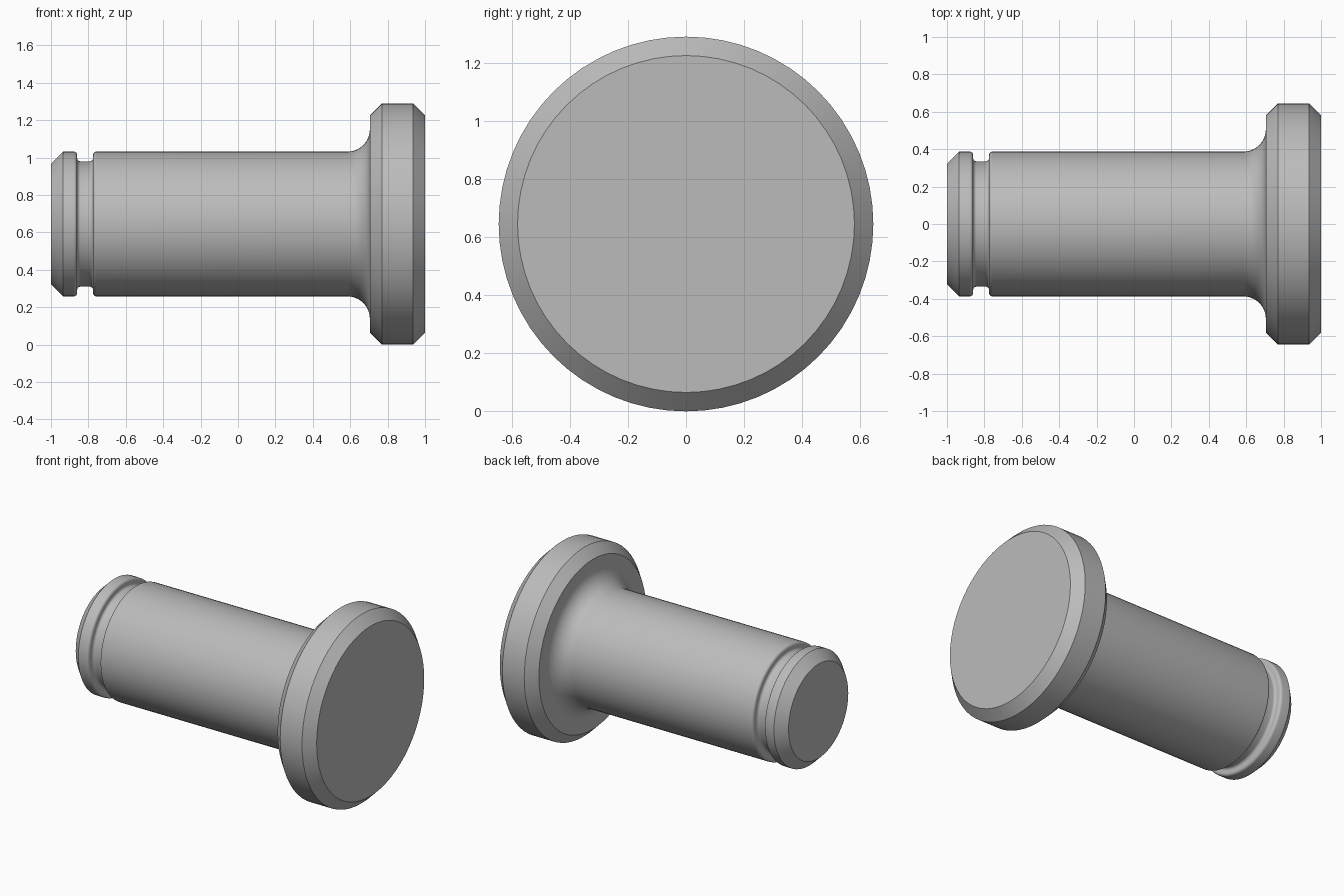
import bpy, bmesh
from math import cos, sin, pi, radians
from mathutils import Vector

if "Cube" in bpy.data.objects:
    bpy.data.objects.remove(bpy.data.objects["Cube"], do_unlink=True)

SEGMENTS = 64
HEAD_R, SHAFT_R, GROOVE_R = 0.645, 0.387, 0.335
CHAMFER, FILLET, ROUND = 0.065, 0.12, 0.018

steel = bpy.data.materials.new("steel_grey")
steel.use_nodes = True
steel.diffuse_color = (0.5, 0.5, 0.5, 1)
steel.node_tree.nodes["Principled BSDF"].inputs["Base Color"].default_value = steel.diffuse_color


def arc(x, r, radius, start, end, steps=6):
    """Points of a round between two angles in degrees, centred on (x, r)."""
    angles = [radians(start + (end - start) * i / steps) for i in range(steps + 1)]
    return [(x + radius * cos(a), r + radius * sin(a)) for a in angles]


def lathe(name, profile):
    """Turn an (x, radius) profile around the long axis."""
    bm = bmesh.new()
    verts = [bm.verts.new((x, 0, r)) for x, r in profile]
    edges = [bm.edges.new(pair) for pair in zip(verts, verts[1:])]
    bmesh.ops.spin(bm, geom=verts + edges, cent=(0, 0, 0), axis=(1, 0, 0),
                   angle=2 * pi, steps=SEGMENTS)
    bmesh.ops.remove_doubles(bm, verts=bm.verts, dist=0.0001)
    # Flat end caps
    bmesh.ops.holes_fill(bm, edges=[e for e in bm.edges if e.is_boundary], sides=0)
    bmesh.ops.recalc_face_normals(bm, faces=bm.faces)
    bmesh.ops.translate(bm, verts=bm.verts, vec=Vector((0, 0, HEAD_R)))
    mesh = bpy.data.meshes.new(name)
    bm.to_mesh(mesh)
    bm.free()
    mesh.materials.append(steel)
    obj = bpy.data.objects.new(name, mesh)
    bpy.context.collection.objects.link(obj)
    bpy.ops.object.select_all(action="DESELECT")
    obj.select_set(True)
    bpy.context.view_layer.objects.active = obj
    bpy.ops.object.shade_smooth_by_angle(angle=radians(30))
    return obj


# Chamfered tip
tip = [(-1, SHAFT_R - CHAMFER), (-1 + CHAMFER, SHAFT_R)]

# Retaining groove with rounded rims and floor corners
left, right = -0.86, -0.775
groove = (arc(left - ROUND, SHAFT_R - ROUND, ROUND, 90, 0)
          + arc(left + ROUND, GROOVE_R + ROUND, ROUND, 180, 270)
          + arc(right - ROUND, GROOVE_R + ROUND, ROUND, 270, 360)
          + arc(right + ROUND, SHAFT_R - ROUND, ROUND, 180, 90))

# Fillet from shaft into head
head_x = 0.705
neck = arc(head_x - FILLET, SHAFT_R + FILLET, FILLET, 270, 360, 10)

# Head chamfered on both sides
head = [(head_x, HEAD_R - CHAMFER), (head_x + CHAMFER, HEAD_R),
        (1 - CHAMFER, HEAD_R), (1, HEAD_R - CHAMFER)]

lathe("headed_pin", tip + groove + neck + head)
